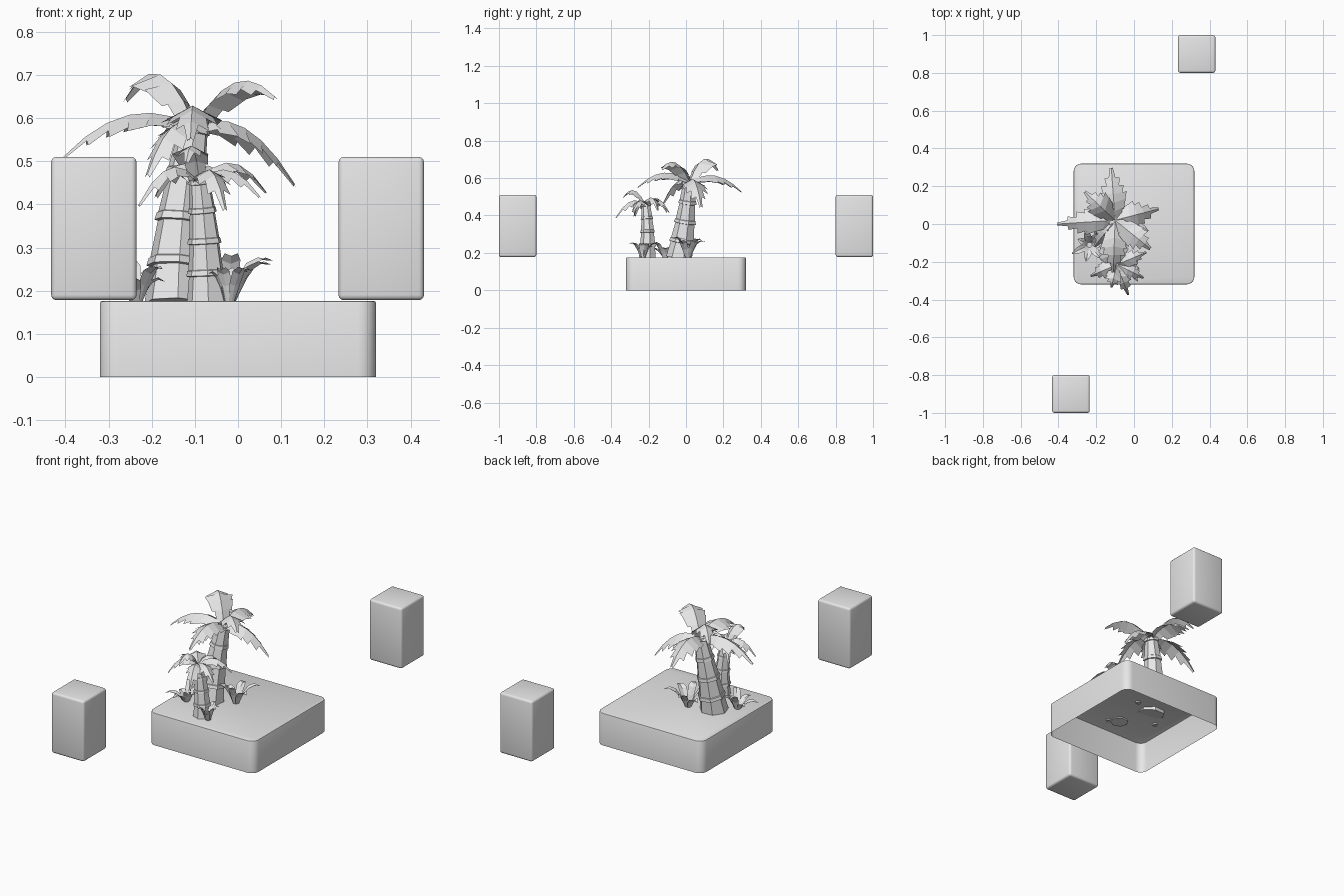
import bpy, bmesh, math, random
from mathutils import Vector as V

random.seed(4)
old = bpy.data.objects.get("Cube")
if old:
    bpy.data.objects.remove(old, do_unlink=True)

GREY = (0.8, 0.8, 0.8, 1)
mat = bpy.data.materials.new("plain_grey")
mat.use_nodes = True
mat.diffuse_color = GREY
mat.node_tree.nodes["Principled BSDF"].inputs["Base Color"].default_value = GREY


def finish(bm, name, smooth=False):
    mesh = bpy.data.meshes.new(name)
    bm.to_mesh(mesh)
    bm.free()
    mesh.materials.append(mat)
    obj = bpy.data.objects.new(name, mesh)
    bpy.context.collection.objects.link(obj)
    if smooth:
        bpy.ops.object.select_all(action="DESELECT")
        obj.select_set(True)
        bpy.context.view_layer.objects.active = obj
        bpy.ops.object.shade_smooth_by_angle(angle=math.radians(40))
    return obj


def block(lo, hi):
    bm = bmesh.new()
    bmesh.ops.create_cube(bm, size=1)
    lo, hi = V(lo), V(hi)
    for v in bm.verts:
        v.co = (lo + hi) / 2 + v.co * (hi - lo)
    return bm


def bevel(bm, edges, width, segments):
    bmesh.ops.bevel(bm, geom=list(edges), offset=width, segments=segments,
                    profile=0.5, affect="EDGES")


# Planter slab, open underneath
bm = block((-0.32, -0.32, 0), (0.32, 0.32, 0.176))
bevel(bm, [e for e in bm.edges if abs(e.verts[0].co.z - e.verts[1].co.z) > 0.1], 0.042, 5)
bm.normal_update()
bmesh.ops.delete(bm, geom=[f for f in bm.faces if f.normal.z < -0.9], context="FACES")
bevel(bm, [e for e in bm.edges if all(v.co.z > 0.17 for v in e.verts)], 0.005, 2)
finish(bm, "planter_slab", True)

# Two floating blocks
for name, x, y in (("front_block", -0.334, -0.9), ("back_block", 0.332, 0.9)):
    bm = block((x - 0.099, y - 0.1, 0.178), (x + 0.099, y + 0.1, 0.51))
    bevel(bm, bm.edges, 0.012, 3)
    finish(bm, name, True)


def bezier(a, b, c, t):
    return a * (1 - t) ** 2 + b * 2 * t * (1 - t) + c * t * t


def trunk(name, a, b, c, r0, r1, parts, sides=7):
    # Stacked tapering segments, each ending in a raised collar
    a, b, c = V(a), V(b), V(c)
    bm = bmesh.new()
    rings = []
    for i in range(parts):
        for step, swell in ((0, 1.0), (0.8, 0.95), (0.82, 1.1), (0.98, 1.06)):
            t = (i + step) / parts
            centre = bezier(a, b, c, t)
            tangent = (b - a) * (1 - t) + (c - b) * t
            turn = V((0, 0, 1)).rotation_difference(tangent)
            r = (r0 + (r1 - r0) * t) * swell
            ring = []
            for k in range(sides):
                ang = math.tau * k / sides + 0.3
                ring.append(bm.verts.new(
                    centre + turn @ V((r * math.cos(ang), r * math.sin(ang), 0))))
            rings.append(ring)
    for lower, upper in zip(rings, rings[1:]):
        for k in range(sides):
            j = (k + 1) % sides
            bm.faces.new((lower[k], lower[j], upper[j], upper[k]))
    bm.faces.new(rings[0][::-1])
    bm.faces.new(rings[-1])
    finish(bm, name)


def frond(name, root, tip, ctrl_z, width, teeth=6, droop=0.55):
    # Folded leaf with a jagged edge hanging from an arched midrib
    root, tip = V(root), V(tip)
    ctrl = root.lerp(tip, 0.5)
    ctrl.z = ctrl_z
    bm = bmesh.new()
    flat = V((tip.x - root.x, tip.y - root.y, 0)).normalized()
    side = V((-flat.y, flat.x, 0))
    rib = [bm.verts.new(bezier(root, ctrl, tip, i / teeth)) for i in range(teeth + 1)]
    for s in (1, -1):
        for i in range(teeth):
            p, q = rib[i].co, rib[i + 1].co
            ahead = (q - p).normalized()
            normal = ahead.cross(side) * -1
            down = normal * -1 if normal.z > 0 else normal
            u = (i + 0.6) / teeth
            w = width * max(math.sin(math.pi * u ** 0.75), 0.32)
            w *= random.uniform(0.9, 1.1)
            out = (side * s + down * droop).normalized()
            inner = bm.verts.new(p + out * w * 0.8 + ahead * w * 0.1)
            outer = bm.verts.new(q + out * w + ahead * w * 0.15)
            if i == teeth - 1:
                outer.co = q + ahead * width * 0.1 + out * w * 0.35
            loop = (rib[i], inner, outer, rib[i + 1])
            bm.faces.new(loop[::-1] if s > 0 else loop)
    finish(bm, name)


def blade(name, root, tip, ctrl_z, width, steps=4):
    # Smooth lens-shaped ground leaf with a central crease
    root, tip = V(root), V(tip)
    ctrl = root.lerp(tip, 0.45)
    ctrl.z = ctrl_z
    side = V((root.y - tip.y, tip.x - root.x, 0)).normalized()
    bm = bmesh.new()
    rows = []
    for i in range(steps + 1):
        t = i / steps
        p = bezier(root, ctrl, tip, t)
        w = width * math.sin(math.pi * (0.12 + 0.86 * t))
        lift = V((0, 0, w * 0.4))
        rows.append([bm.verts.new(q) for q in (p + side * w + lift, p, p - side * w + lift)])
    for m, n in zip(rows, rows[1:]):
        for k in (0, 1):
            bm.faces.new((m[k], m[k + 1], n[k + 1], n[k]))
    finish(bm, name)


# Tall palm
trunk("tall_trunk", (-0.145, -0.035, 0.17), (-0.14, 0.005, 0.38), (-0.1, 0.02, 0.585),
      0.073, 0.035, 4)
tall_fronds = [  # tip, arch height, half width
    ((-0.26, 0.17, 0.645), 0.79, 0.08),
    ((0.085, -0.13, 0.65), 0.75, 0.08),
    ((-0.405, 0.0, 0.51), 0.67, 0.075),
    ((0.13, 0.08, 0.45), 0.64, 0.08),
    ((-0.12, 0.295, 0.53), 0.67, 0.085),
    ((-0.11, -0.255, 0.555), 0.69, 0.08),
    ((-0.21, -0.12, 0.47), 0.63, 0.065),
]
for n, (tip, arch, w) in enumerate(tall_fronds, 1):
    frond(f"tall_frond_{n}", (-0.1, 0.02, 0.58), tip, arch, w)

# Small palm
trunk("small_trunk", (-0.072, -0.205, 0.17), (-0.075, -0.2, 0.33), (-0.09, -0.215, 0.46),
      0.047, 0.025, 4)
small_fronds = [
    ((-0.03, -0.375, 0.39), 0.53, 0.05),
    ((-0.23, -0.275, 0.4), 0.54, 0.055),
    ((0.05, -0.285, 0.42), 0.52, 0.05),
    ((0.065, -0.15, 0.43), 0.55, 0.05),
    ((-0.19, -0.1, 0.42), 0.55, 0.055),
    ((-0.12, -0.335, 0.5), 0.59, 0.05),
    ((-0.04, -0.09, 0.42), 0.54, 0.045),
]
for n, (tip, arch, w) in enumerate(small_fronds, 1):
    frond(f"small_frond_{n}", (-0.09, -0.215, 0.455), tip, arch, w, teeth=5)

# Ground bushes: centre, reach, direction of the tallest leaf, leaf count
bushes = [
    ("back_bush", (-0.02, 0.01), 0.12, 0.6, 6),
    ("side_bush", (-0.235, -0.11), 0.105, 3.6, 7),
    ("front_bush", (-0.02, -0.23), 0.085, 5.2, 7),
]
for name, (x, y), reach, heading, count in bushes:
    for k in range(count):
        ang = heading + math.tau * k / count
        r = reach * (1 if k == 0 else random.uniform(0.6, 0.9))
        height = 0.18 + reach * random.uniform(0.3, 0.85)
        tip = (x + r * math.cos(ang), y + r * math.sin(ang), height)
        root = (x + 0.01 * math.cos(ang), y + 0.01 * math.sin(ang), 0.168)
        blade(f"{name}_leaf_{k + 1}", root, tip, height + 0.02, reach * 0.19)
